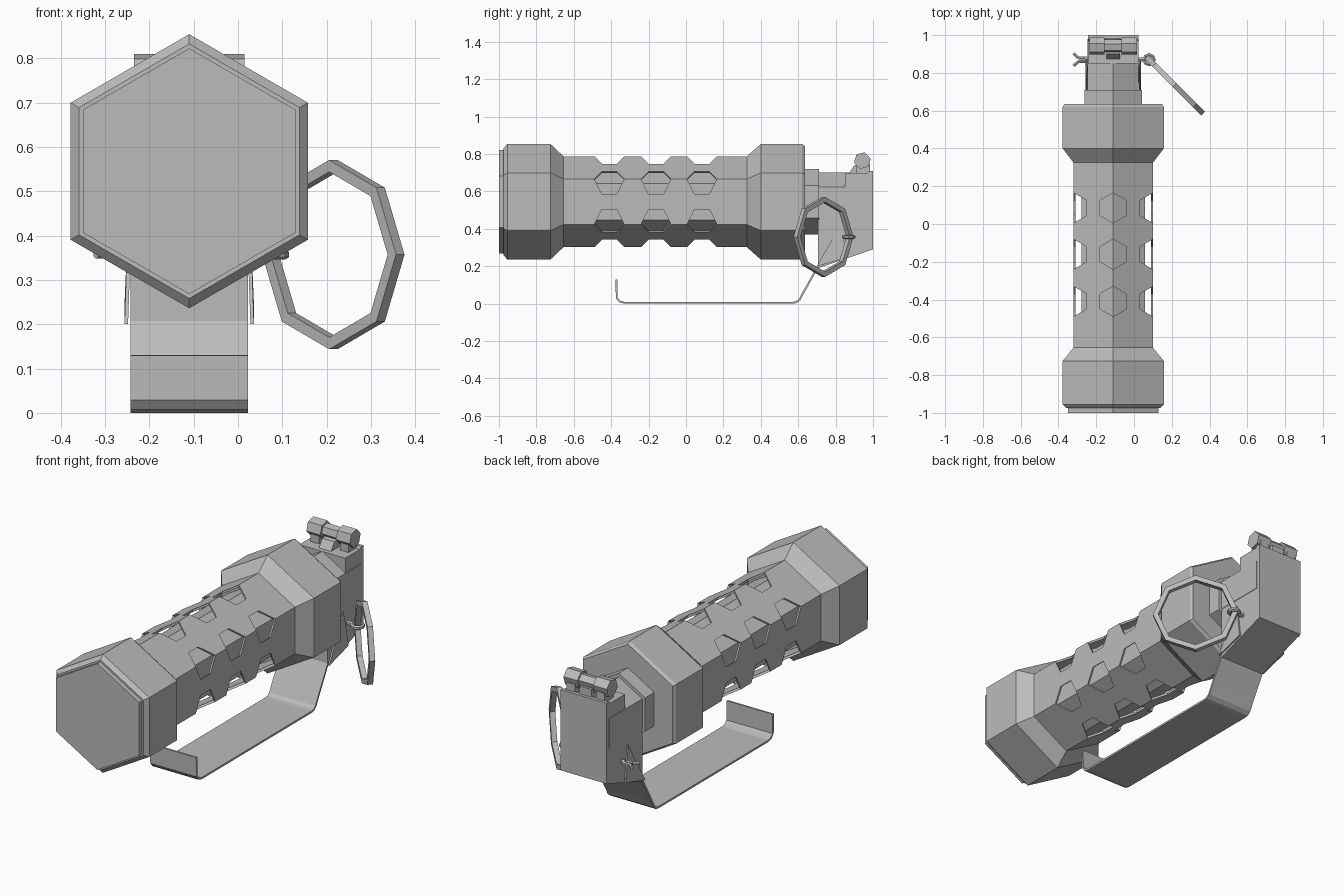
import bpy, bmesh, math
from mathutils import Vector, Matrix

if "Cube" in bpy.data.objects:
    bpy.data.objects.remove(bpy.data.objects["Cube"], do_unlink=True)

CX, CZ = -0.11, 0.545           # main axis of the body
metal = bpy.data.materials.new("plain_grey_metal")
metal.use_nodes = True
GREY = (0.5, 0.5, 0.5, 1)
metal.diffuse_color = GREY
metal.node_tree.nodes["Principled BSDF"].inputs["Base Color"].default_value = GREY


def finish(name, bm):
    bmesh.ops.recalc_face_normals(bm, faces=bm.faces)
    me = bpy.data.meshes.new(name)
    bm.to_mesh(me)
    bm.free()
    me.materials.append(metal)
    ob = bpy.data.objects.new(name, me)
    bpy.context.collection.objects.link(ob)
    return ob


def add_lathe(bm, profile, origin, axis, up, sides=6):
    """Capped rings along an axis; profile holds (distance, radius)."""
    axis, up = Vector(axis).normalized(), Vector(up).normalized()
    side = axis.cross(up)
    rings = []
    for d, r in profile:
        ring = []
        for i in range(sides):
            a = math.tau * i / sides
            ring.append(bm.verts.new(Vector(origin) + axis * d + (up * math.cos(a) + side * math.sin(a)) * r))
        rings.append(ring)
    for a, b in zip(rings, rings[1:]):
        for i in range(sides):
            j = (i + 1) % sides
            bm.faces.new((a[i], a[j], b[j], b[i]))
    bm.faces.new(rings[0])
    bm.faces.new(rings[-1])


def lathe(name, profile, origin=(CX, 0, CZ), axis=(0, 1, 0), up=(0, 0, 1), sides=6):
    bm = bmesh.new()
    add_lathe(bm, profile, origin, axis, up, sides)
    return finish(name, bm)


def plate(name, outline, x0, x1):
    """Extrude a (y, z) outline from x0 to x1."""
    bm = bmesh.new()
    face = bm.faces.new([bm.verts.new((x0, y, z)) for y, z in outline])
    ext = bmesh.ops.extrude_face_region(bm, geom=[face])
    bmesh.ops.translate(bm, vec=(x1 - x0, 0, 0),
                        verts=[v for v in ext["geom"] if isinstance(v, bmesh.types.BMVert)])
    return finish(name, bm)


def ring(name, centre, u, v, major, minor, sides, tube=4, phase=0):
    """Faceted torus lying in the plane of u and v."""
    bm = bmesh.new()
    u, v, c = Vector(u).normalized(), Vector(v).normalized(), Vector(centre)
    n = u.cross(v)
    grid = []
    for i in range(sides):
        a = math.tau * i / sides + phase
        d = u * math.cos(a) + v * math.sin(a)
        grid.append([bm.verts.new(c + d * (major + minor * math.cos(t)) + n * minor * math.sin(t))
                     for t in (math.tau * (k + 0.5) / tube for k in range(tube))])
    for i in range(sides):
        a, b = grid[i], grid[(i + 1) % sides]
        for k in range(tube):
            m = (k + 1) % tube
            bm.faces.new((a[k], a[m], b[m], b[k]))
    return finish(name, bm)


def cut(target, cutter):
    mod = target.modifiers.new("cut", "BOOLEAN")
    mod.object, mod.operation, mod.solver = cutter, "DIFFERENCE", "EXACT"
    bpy.context.view_layer.objects.active = target
    bpy.ops.object.modifier_apply(modifier=mod.name)
    bpy.data.objects.remove(cutter, do_unlink=True)


# Hexagonal casing with wide ends and a thin perforated middle
casing = lathe("casing", [(-1, 0.277), (-0.975, 0.277), (-0.975, 0.287), (-0.955, 0.309),
                          (-0.725, 0.309), (-0.655, 0.243), (0.325, 0.243), (0.4, 0.309),
                          (0.62, 0.309), (0.635, 0.298)])
cut(casing, lathe("cavity_cutter", [(-0.64, 0.23), (0.31, 0.23)]))
bm = bmesh.new()
for y in (-0.41, -0.16, 0.085):
    for k in range(6):
        a = math.radians(90 + 60 * k)
        add_lathe(bm, [(0.165, 0.08), (0.3, 0.08)], (CX, y, CZ),
                  (math.cos(a), 0, math.sin(a)), (0, 1, 0))
cut(casing, finish("vent_cutter", bm))
lathe("inner_core", [(-0.65, 0.193), (0.32, 0.193)])

# Stepped neck and head block
lathe("neck_collar", [(0.62, 0.175), (0.71, 0.175)])
lathe("neck", [(0.7, 0.156), (0.98, 0.156)])
plate("head_block", [(0.705, 0.58), (0.705, 0.19), (1, 0.29), (1, 0.71), (0.98, 0.71),
                     (0.97, 0.7), (0.85, 0.7), (0.85, 0.62)], CX - 0.133, CX + 0.133)

# Safety lever: a centre line thickened into a sheet
path = [(0.83, 0.42), (0.625, 0.055), (0.608, 0.022), (0.59, 0.008), (0.57, 0.005),
        (-0.33, 0.005), (-0.355, 0.012), (-0.37, 0.03), (-0.372, 0.13)]
left, right = [], []
for i, p in enumerate(path):
    a, b = Vector(path[max(i - 1, 0)]), Vector(path[min(i + 1, len(path) - 1)])
    t = (b - a).normalized() * 0.005
    left.append((p[0] - t.y, p[1] + t.x))
    right.append((p[0] + t.y, p[1] - t.x))
plate("safety_lever", left + right[::-1], CX - 0.133, CX + 0.133)

# Flared triangular cheeks around the pin
for s, side in ((-1, "right"), (1, "left")):
    cheek = plate(side + "_pin_cheek", [(0.83, 0.43), (0.7, 0.2), (0.86, 0.245)], CX + s * 0.13, CX + s * 0.138)
    for v in cheek.data.vertices:
        if v.co.z < 0.3:
            v.co.x += s * 0.008

# Hinge bar on top with its lug
lathe("hinge_bar", [(-0.125, 0.046), (-0.045, 0.046), (-0.045, 0.034), (0.045, 0.034),
                    (0.045, 0.046), (0.125, 0.046)], (CX, 0.943, 0.765), (1, 0, 0), (0, 0.3, 1))
plate("hinge_lug", [(0.86, 0.68), (0.9, 0.74), (0.985, 0.75), (0.985, 0.69)], CX - 0.035, CX + 0.035)
for s, side in ((-1, "right"), (1, "left")):
    plate(side + "_hinge_support", [(0.91, 0.69), (0.91, 0.74), (0.985, 0.75), (0.985, 0.69)],
          CX + s * 0.06, CX + s * 0.11)

# Split pin, its eye and the pull ring
PY, PZ = 0.87, 0.357
lathe("split_pin", [(-0.26, 0.012), (0.06, 0.012)], (0, PY, PZ), (1, 0, 0))
for s, side in ((-1, "front"), (1, "back")):
    bm = bmesh.new()
    bend = (-0.295, PY + s * 0.01, PZ)
    add_lathe(bm, [(0, 0.009), (0.045, 0.009)], (-0.25, PY + s * 0.01, PZ), (-1, 0, 0), (0, 0, 1))
    add_lathe(bm, [(0, 0.009), (0.034, 0.009)], bend, (-1, s * 0.9, 0), (0, 0, 1))
    finish(side + "_pin_prong", bm)
ring("pin_eye", (0.08, PY, PZ), (1, 0, 0), (0, 1, 0), 0.026, 0.011, 8, 6)
ring("pull_ring", (0.215, 0.735, 0.357), (1, -1, 0), (0, 0, 1), 0.2, 0.019, 8)
